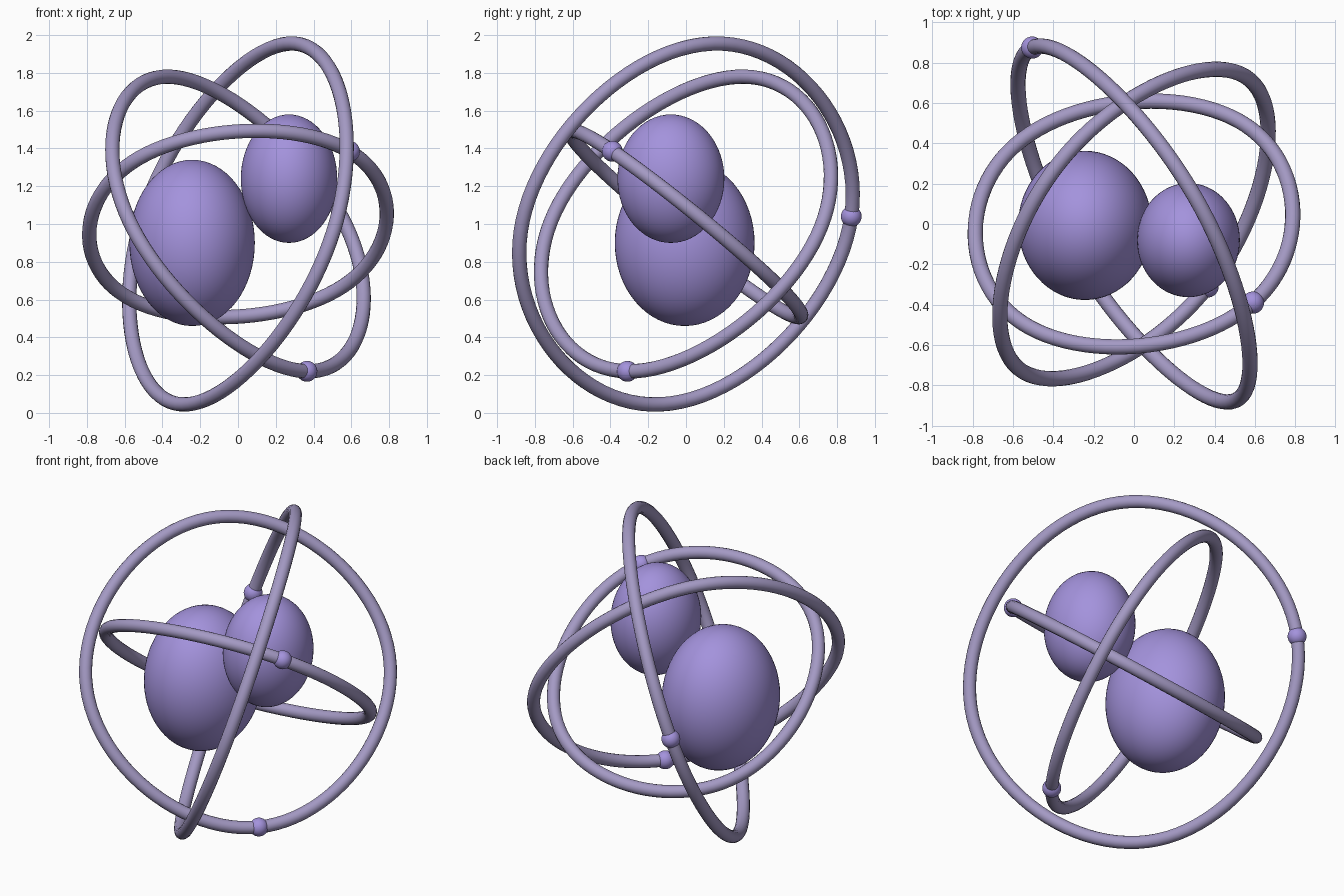
import bpy
from mathutils import Vector

if "Cube" in bpy.data.objects:
    bpy.data.objects.remove(bpy.data.objects["Cube"])

CENTRE = Vector((0, 0, 1))


def material(name, rgb):
    m = bpy.data.materials.new(name)
    m.diffuse_color = (*rgb, 1)
    m.use_nodes = True
    m.node_tree.nodes["Principled BSDF"].inputs["Base Color"].default_value = m.diffuse_color
    return m


violet = material("violet", (0.37, 0.29, 0.72))
grey_violet = material("grey_violet", (0.37, 0.32, 0.55))


def ellipsoid(name, loc, radii, segments=64, rings=32):
    bpy.ops.mesh.primitive_uv_sphere_add(segments=segments, ring_count=rings, radius=1, location=loc)
    ob = bpy.context.object
    ob.name = name
    ob.scale = radii
    ob.data.materials.append(violet)
    bpy.ops.object.shade_smooth()


def orbit(name, a, b):
    """Closed four-point loop through +a, +b, -a, -b, swept as a round tube."""
    a, b = Vector(a), Vector(b)
    cu = bpy.data.curves.new(name, 'CURVE')
    cu.dimensions = '3D'
    cu.resolution_u = 24
    cu.bevel_depth = 0.038
    cu.bevel_resolution = 6
    sp = cu.splines.new('BEZIER')
    sp.bezier_points.add(3)
    sp.use_cyclic_u = True
    sp.resolution_u = 24
    # slightly short handles give the softly four-cornered loop
    for p, (co, tangent) in zip(sp.bezier_points, ((a, b), (b, -a), (-a, -b), (-b, a))):
        p.handle_left_type = p.handle_right_type = 'FREE'
        p.co = co
        p.handle_left = co - tangent * 0.5
        p.handle_right = co + tangent * 0.5
    cu.materials.append(grey_violet)
    ob = bpy.data.objects.new(name, cu)
    ob.location = CENTRE
    bpy.context.collection.objects.link(ob)
    bpy.ops.object.select_all(action='DESELECT')
    ob.select_set(True)
    bpy.context.view_layer.objects.active = ob
    bpy.ops.object.convert(target='MESH')
    bpy.ops.object.shade_smooth()
    # bead riding on the loop
    ellipsoid(name + "_bead", CENTRE + a, (0.055,) * 3, 32, 16)


# Two egg-shaped bodies in the middle
ellipsoid("large_body", (-0.243, -0.007, 0.90), (0.332, 0.37, 0.44))
ellipsoid("small_body", (0.27, -0.08, 1.24), (0.255, 0.283, 0.34))

# Three tilted loops, each with a bead
orbit("outer_ring", (-0.505, 0.875, 0.04), (0.302, 0.135, 0.955))
orbit("middle_ring", (0.365, -0.31, -0.78), (0.575, 0.715, -0.015))
orbit("inner_ring", (0.59, -0.39, 0.385), (0.555, 0.49, -0.33))
